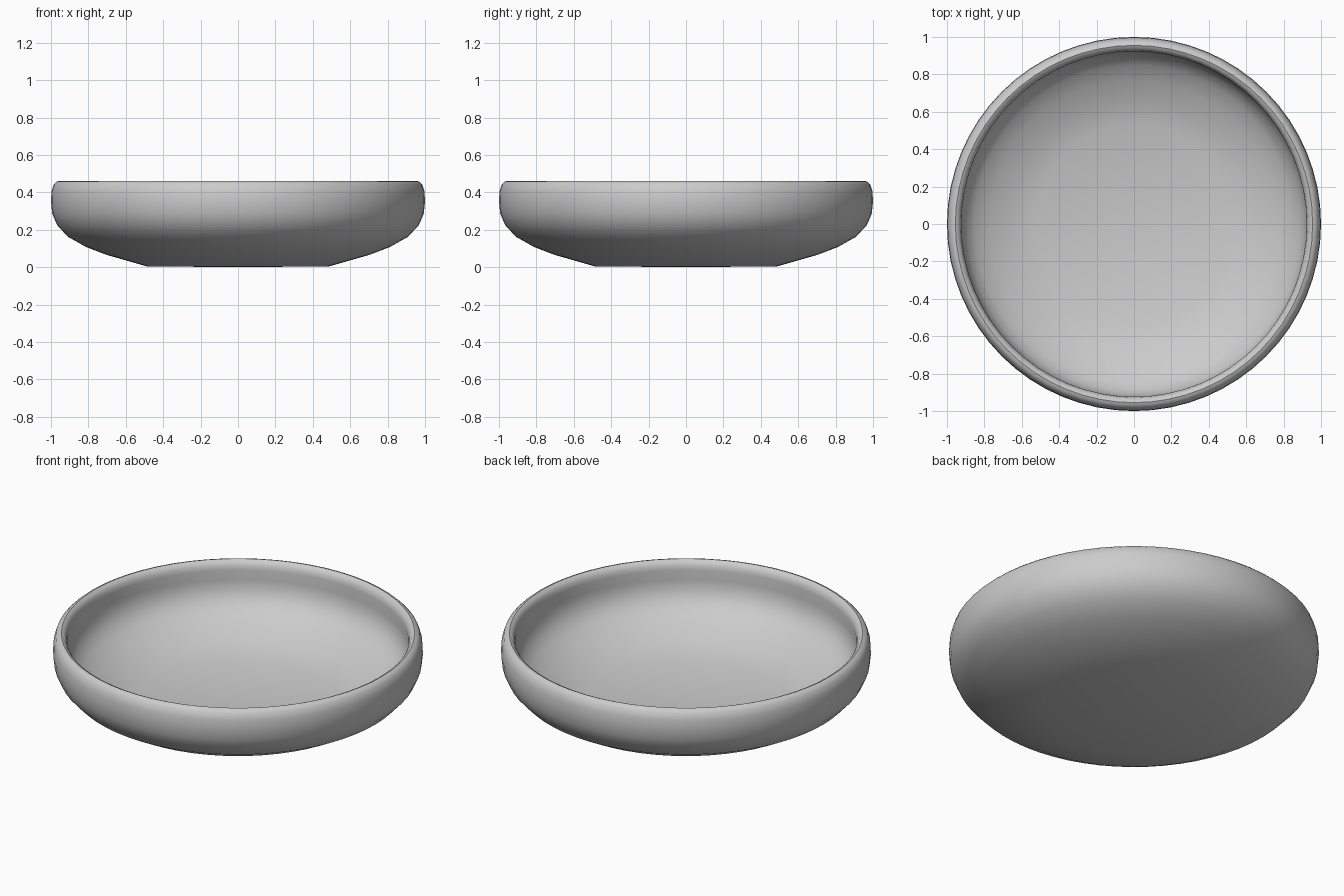
import bpy, bmesh, math

if "Cube" in bpy.data.objects:
    bpy.data.objects.remove(bpy.data.objects["Cube"])

SEGMENTS = 64

# Half cross-section (radius, height): underside, outer wall, rolled rim, inner wall, floor
profile = [
    (0.0, 0.0), (0.49, 0.005),
    (0.70, 0.065), (0.81, 0.107), (0.91, 0.163), (0.967, 0.225), (0.993, 0.285),
    (1.0, 0.35), (0.997, 0.405), (0.985, 0.443), (0.97, 0.457),
    (0.955, 0.462), (0.94, 0.455), (0.928, 0.437), (0.923, 0.41),
    (0.926, 0.35), (0.92, 0.295), (0.895, 0.24), (0.85, 0.195), (0.77, 0.148),
    (0.67, 0.104), (0.53, 0.058), (0.0, 0.05),
]

# Revolve the cross-section around z
bm = bmesh.new()
verts = [bm.verts.new((r, 0, z)) for r, z in profile]
edges = [bm.edges.new(pair) for pair in zip(verts, verts[1:])]
bmesh.ops.spin(bm, geom=verts + edges, cent=(0, 0, 0), axis=(0, 0, 1),
               angle=math.tau, steps=SEGMENTS, use_duplicate=False)
bmesh.ops.remove_doubles(bm, verts=bm.verts, dist=0.0005)
bmesh.ops.recalc_face_normals(bm, faces=bm.faces)

mesh = bpy.data.meshes.new("bowl")
bm.to_mesh(mesh)
bm.free()
bowl = bpy.data.objects.new("bowl", mesh)
bpy.context.collection.objects.link(bowl)

# Smooth shading
bpy.context.view_layer.objects.active = bowl
bowl.select_set(True)
bpy.ops.object.shade_smooth_by_angle(angle=math.radians(40))
